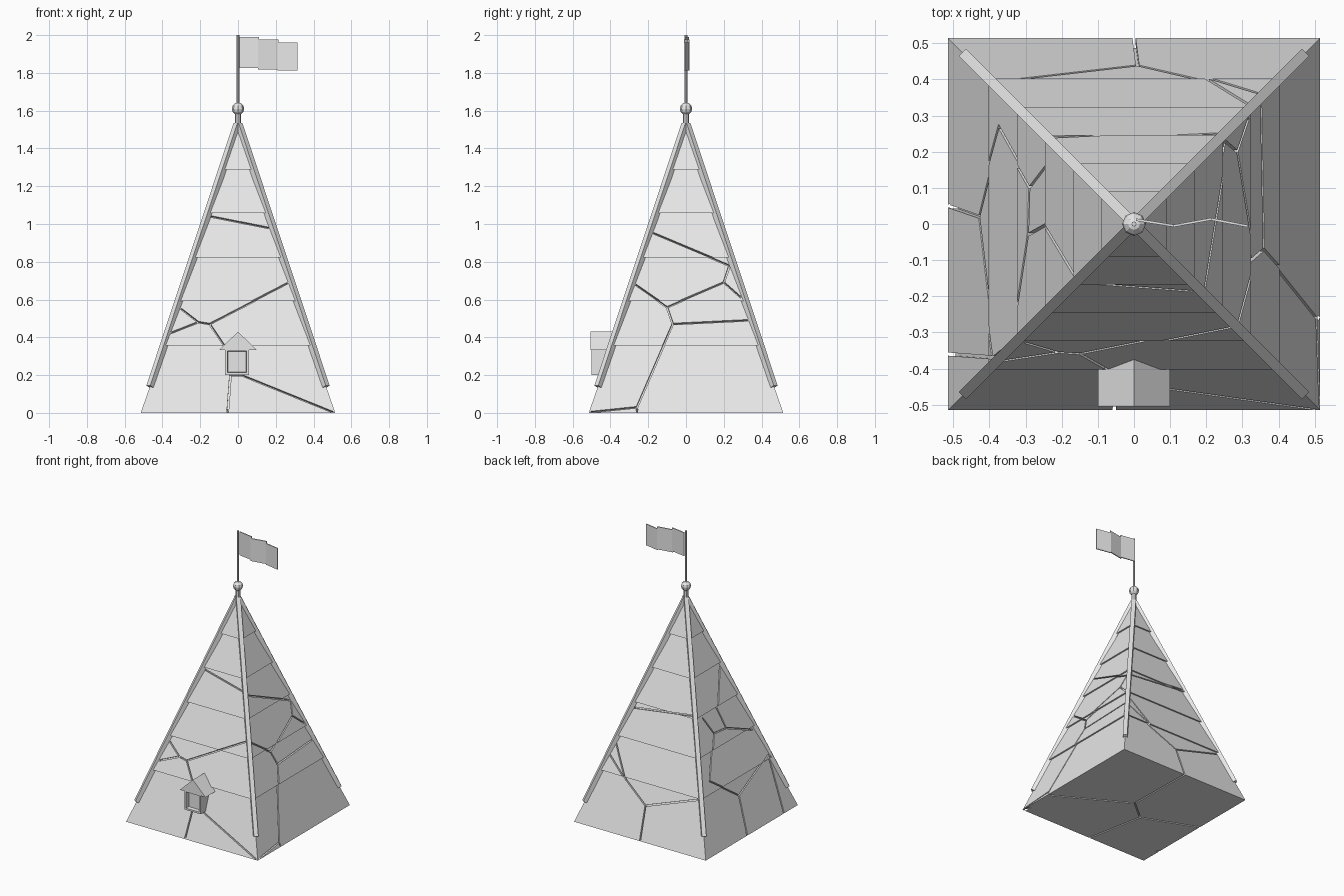
import bpy, bmesh, math
from mathutils import Vector, Matrix

if "Cube" in bpy.data.objects:
    bpy.data.objects.remove(bpy.data.objects["Cube"])

grey = bpy.data.materials.new("light_grey")
grey.diffuse_color = (0.8, 0.8, 0.8, 1)
grey.use_nodes = True
grey.node_tree.nodes["Principled BSDF"].inputs["Base Color"].default_value = grey.diffuse_color


def finish(name, bm):
    bmesh.ops.recalc_face_normals(bm, faces=bm.faces[:])
    me = bpy.data.meshes.new(name)
    bm.to_mesh(me)
    bm.free()
    me.materials.append(grey)
    ob = bpy.data.objects.new(name, me)
    bpy.context.collection.objects.link(ob)
    return ob


def loft(bm, rings):
    """Skin a stack of point rings and cap both ends."""
    loops = [[bm.verts.new(p) for p in r] for r in rings]
    n = len(loops[0])
    for a, b in zip(loops, loops[1:]):
        for i in range(n):
            bm.faces.new((a[i], a[(i + 1) % n], b[(i + 1) % n], b[i]))
    bm.faces.new(loops[0][::-1])
    bm.faces.new(loops[-1])


def beam(bm, a, b, side, up):
    """Box from a to b; side is half width, up is a (low, high) offset pair of vectors."""
    lo, hi = up
    loft(bm, [[p - side + lo, p + side + lo, p + side + hi, p - side + hi] for p in (a, b)])


SLOPE, BASE = 0.336, 0.515


def half(z):
    return BASE - SLOPE * z


# Stepped roof body: each tier overhangs the one beneath
def square(w, z):
    return [(-w, -w, z), (w, -w, z), (w, w, z), (-w, w, z)]


rings = [square(BASE, 0)]
for z in (0.36, 0.595, 0.825, 1.06, 1.29):
    rings += [square(half(z) - 0.004, z), square(half(z) + 0.009, z - 0.002)]
rings.append(square(0.006, 1.53))
bm = bmesh.new()
loft(bm, rings)
roof = finish("roof_body", bm)

# Crack paths: (across, height) on the front, right, back and left slopes
cracks = [
    [[(-.055, 0), (-.04, .2), (.02, .2), (.5, .005)],
     [(-.30, .55), (-.21, .48), (-.36, .42)],
     [(-.21, .48), (-.15, .47), (.27, .69)],
     [(-.15, .47), (-.05, .32)], [(-.14, 1.04), (.16, .98)]],
    [[(-.5, .005), (-.26, .03), (-.07, .47), (.33, .49)],
     [(-.07, .47), (-.10, .56), (-.27, .68)],
     [(-.10, .56), (.20, .69), (.29, .61)],
     [(.20, .69), (.23, .78), (-.17, .95)]],
    [[(0, 0), (-.01, .22), (.38, .35)],
     [(-.01, .22), (-.19, .34), (-.32, .55)],
     [(-.19, .34), (-.34, .46)], [(.23, .84), (-.25, .78)]],
    [[(-.05, 0), (-.02, .25), (-.27, .43), (-.10, .68), (-.16, .80)],
     [(-.02, .25), (.36, .38)], [(.36, 0), (.37, .39), (.32, .55)],
     [(-.10, .68), (.03, .67), (.28, .57)],
     [(.03, .67), (0, .81), (.14, 1.03)]],
]
# Crack paths on the underside
floor_cracks = [[(0, .51), (.01, .02), (.51, -.26)],
                [(.01, .02), (-.135, -.10), (-.51, .05)],
                [(-.135, -.10), (-.055, -.51)]]


def cut_path(bm, pts, n):
    for a, b in zip(pts, pts[1:]):
        d = (b - a).normalized()
        beam(bm, a - d * .003, b + d * .003, d.cross(n).normalized() * .0045,
             (-n * .02, n * .03))


bm = bmesh.new()
for k, paths in enumerate(cracks):
    turn = Matrix.Rotation(k * math.pi / 2, 3, 'Z')
    n = turn @ Vector((0, -1, SLOPE)).normalized()
    for path in paths:
        cut_path(bm, [turn @ Vector((u, -half(z), z)) for u, z in path], n)
for path in floor_cracks:
    cut_path(bm, [Vector((x, y, 0)) for x, y in path], Vector((0, 0, -1)))
cutter = finish("crack_cutter", bm)
cutter.hide_render = True

# Carve the cracks
mod = roof.modifiers.new("cracks", 'BOOLEAN')
mod.operation = 'DIFFERENCE'
mod.solver = 'EXACT'
mod.use_self = True
mod.object = cutter
deps = bpy.context.evaluated_depsgraph_get()
carved = bpy.data.meshes.new_from_object(roof.evaluated_get(deps))
roof.modifiers.clear()
if len(carved.polygons) > 30:
    roof.data = carved
bpy.data.objects.remove(cutter)

# Ridge boards along the four corners
for i in range(4):
    turn = Matrix.Rotation(i * math.pi / 2, 3, 'Z')
    a, b = Vector((half(.14), half(.14), .14)), Vector((.006, .006, 1.53))
    d = (b - a).normalized()
    side = Vector((-1, 1, 0)).normalized()
    n = side.cross(d).normalized()
    if n.z < 0:
        n = -n
    bm = bmesh.new()
    beam(bm, turn @ a, turn @ b, turn @ side * .0145,
         (turn @ n * -.02, turn @ n * .011))
    finish(f"ridge_board_{i + 1}", bm)


# Finial: neck, ball and pole
def cylinder(name, r, z0, z1):
    bm = bmesh.new()
    loft(bm, [[(r * math.cos(t * math.pi / 4), r * math.sin(t * math.pi / 4), z)
               for t in range(8)] for z in (z0, z1)])
    return finish(name, bm)


cylinder("finial_neck", .016, 1.48, 1.59)
cylinder("flag_pole", .007, 1.6, 2.0)
bm = bmesh.new()
bmesh.ops.create_uvsphere(bm, u_segments=8, v_segments=6, radius=.033,
                          matrix=Matrix.Translation((0, 0, 1.61)))
finish("finial_ball", bm)

# Flag: three panels that zigzag and step down
panels = [((.005, .012), (.11, -.005), 1.825, 1.99),
          ((.105, -.006), (.215, .014), 1.817, 1.977),
          ((.21, .014), (.315, -.006), 1.812, 1.962)]
for i, (a, b, z0, z1) in enumerate(panels):
    bm = bmesh.new()
    beam(bm, Vector((*a, 0)), Vector((*b, 0)), Vector((0, .0035, 0)),
         (Vector((0, 0, z0)), Vector((0, 0, z1))))
    finish(f"flag_panel_{i + 1}", bm)

# Dormer house with a recessed window
bm = bmesh.new()
loft(bm, [[(-.068, y, .2), (.058, y, .2), (.058, y, .34), (-.068, y, .34)]
          for y in (-.5, -.38)])
bm.faces.ensure_lookup_table()
bmesh.ops.recalc_face_normals(bm, faces=bm.faces[:])
front = min(bm.faces, key=lambda f: f.calc_center_median().y)
bmesh.ops.inset_individual(bm, faces=[front], thickness=.018)
bmesh.ops.inset_individual(bm, faces=[front], thickness=.004, depth=-.025)
finish("dormer_wall", bm)

bm = bmesh.new()
loft(bm, [[(-.1, y, .333), (.1, y, .333), (0, y, .43)] for y in (-.505, -.35)])
finish("dormer_roof", bm)
